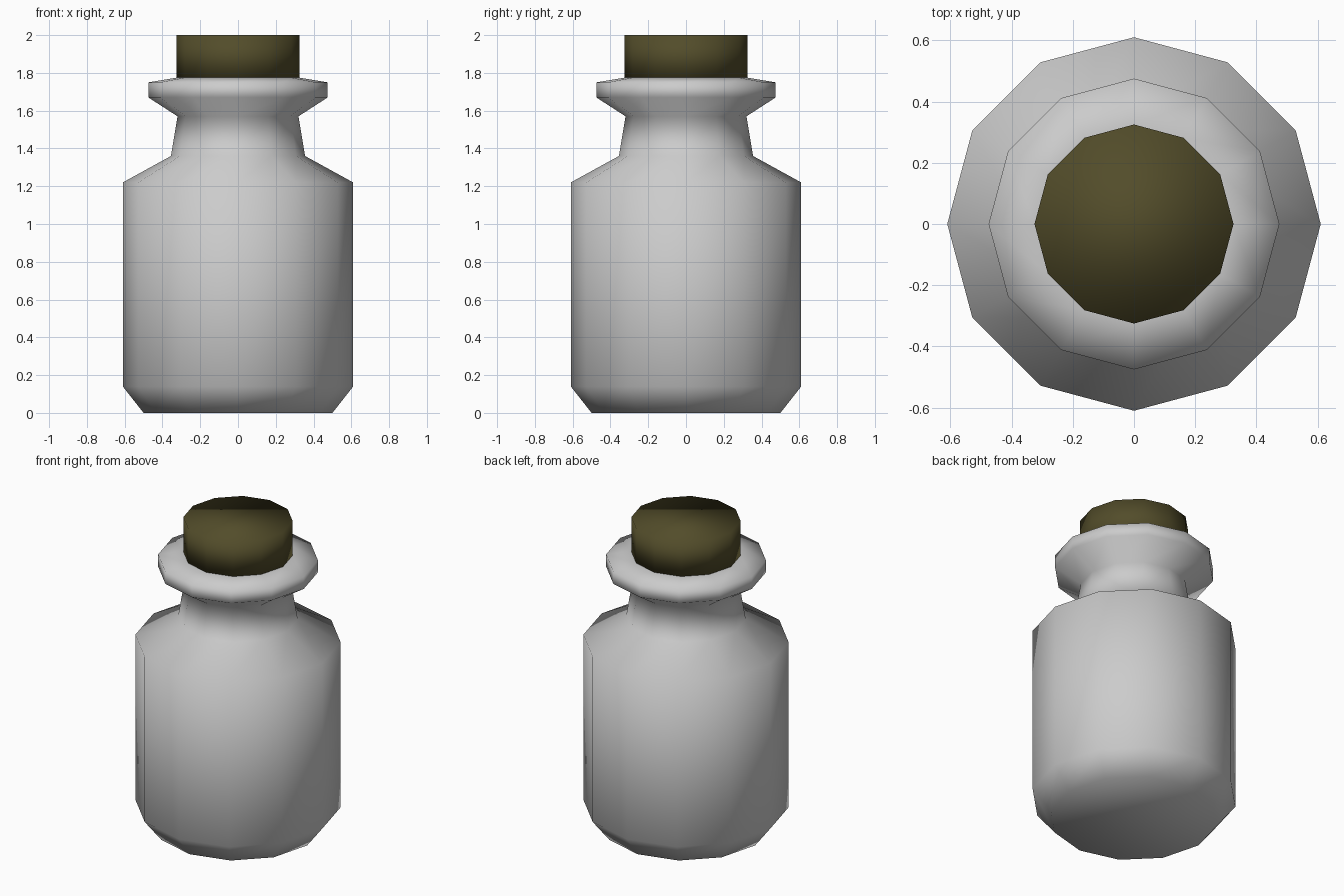
import bpy, bmesh
from math import cos, sin, tau

if "Cube" in bpy.data.objects:
    bpy.data.objects.remove(bpy.data.objects["Cube"])

SIDES = 12


def material(name, rgb):
    m = bpy.data.materials.new(name)
    m.diffuse_color = (*rgb, 1)
    m.use_nodes = True
    m.node_tree.nodes["Principled BSDF"].inputs["Base Color"].default_value = m.diffuse_color
    return m


def lathe(name, profile, mat):
    """Turn an (r, z) profile around z, with capped ends and smooth shading."""
    bm = bmesh.new()
    rings = [[bm.verts.new((r * cos(tau * i / SIDES), r * sin(tau * i / SIDES), z))
              for i in range(SIDES)] for r, z in profile]
    for a, b in zip(rings, rings[1:]):
        for i in range(SIDES):
            j = (i + 1) % SIDES
            bm.faces.new((a[i], a[j], b[j], b[i]))
    bm.faces.new(rings[0][::-1])
    bm.faces.new(rings[-1])
    for f in bm.faces:
        f.smooth = True
    mesh = bpy.data.meshes.new(name)
    bm.to_mesh(mesh)
    bm.free()
    mesh.materials.append(mat)
    ob = bpy.data.objects.new(name, mesh)
    bpy.context.collection.objects.link(ob)
    return ob


# Bottle: chamfered base, straight body, shoulder, neck and flared lip
lathe("bottle", [(0.50, 0), (0.61, 0.14), (0.61, 1.22), (0.355, 1.36),
                 (0.32, 1.57), (0.475, 1.67), (0.475, 1.75), (0.325, 1.775)],
      material("grey glass", (0.6, 0.6, 0.6)))

# Stopper standing out of the lip
lathe("cork", [(0.325, 1.77), (0.325, 2.0)],
      material("dark cork", (0.085, 0.073, 0.023)))
